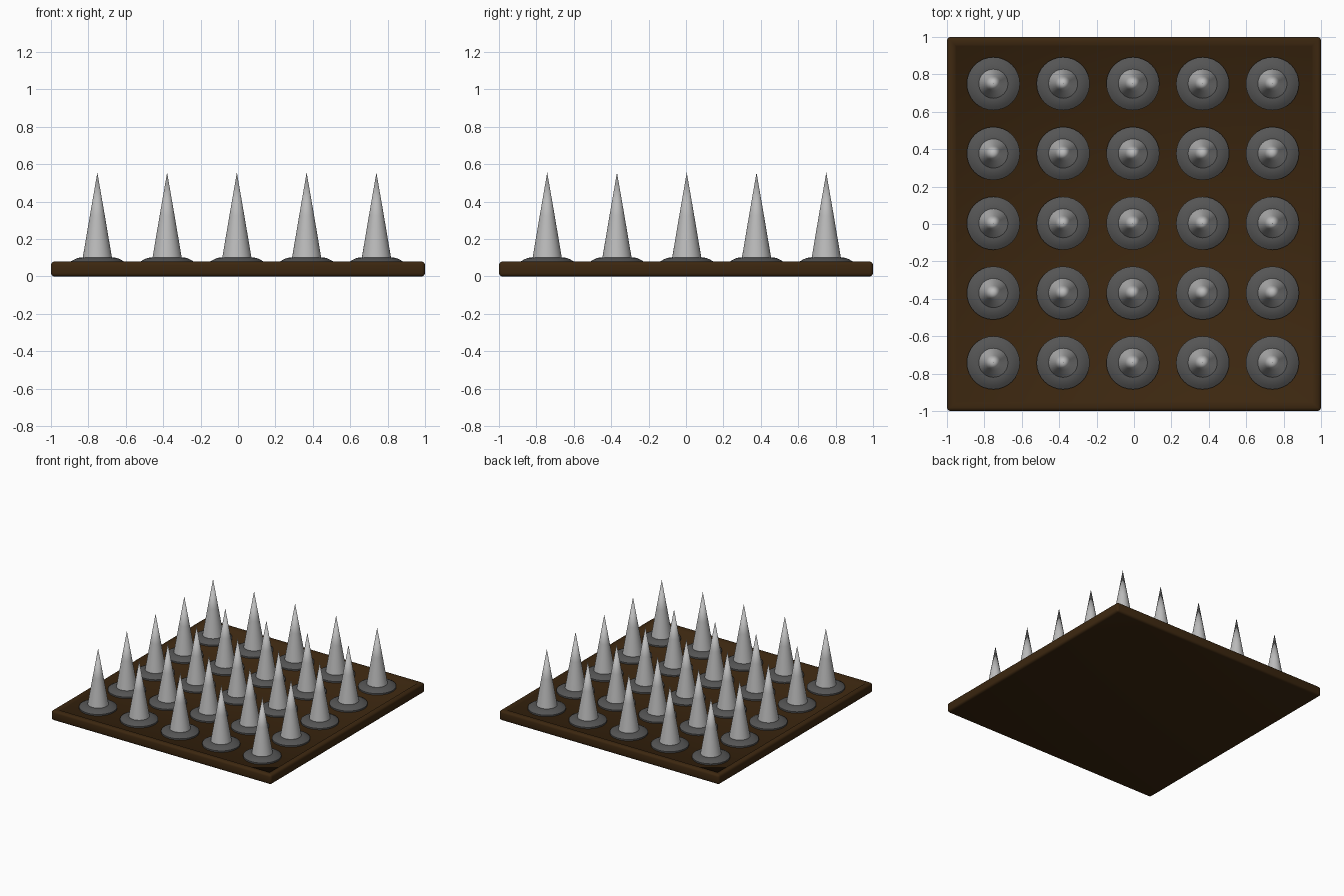
import bpy, bmesh, math

if "Cube" in bpy.data.objects:
    bpy.data.objects.remove(bpy.data.objects["Cube"])

def material(name, rgb):
    m = bpy.data.materials.new(name)
    m.diffuse_color = (*rgb, 1)
    m.use_nodes = True
    m.node_tree.nodes["Principled BSDF"].inputs["Base Color"].default_value = m.diffuse_color
    return m

WOOD = material("dark_wood", (0.045, 0.02, 0.005))
IRON = material("dark_iron", (0.09, 0.09, 0.09))
STEEL = material("steel", (0.5, 0.5, 0.5))

def finish(name, bm, mat, angle):
    bmesh.ops.recalc_face_normals(bm, faces=bm.faces)
    me = bpy.data.meshes.new(name)
    bm.to_mesh(me)
    bm.free()
    me.materials.append(mat)
    ob = bpy.data.objects.new(name, me)
    bpy.context.collection.objects.link(ob)
    bpy.ops.object.select_all(action='DESELECT')
    ob.select_set(True)
    bpy.context.view_layer.objects.active = ob
    bpy.ops.object.shade_smooth_by_angle(angle=math.radians(angle))
    return ob

def lathe(name, profile, mat, sides=32):
    bm = bmesh.new()
    vs = [bm.verts.new((r, 0, z)) for r, z in profile]
    es = [bm.edges.new(p) for p in zip(vs, vs[1:])]
    bmesh.ops.spin(bm, geom=vs + es, axis=(0, 0, 1), cent=(0, 0, 0),
                   angle=math.tau, steps=sides)
    bmesh.ops.remove_doubles(bm, verts=bm.verts, dist=1e-5)
    return finish(name, bm, mat, 40)

# board: bevelled slab with a shallow recessed panel inside a raised rim
bm = bmesh.new()
bmesh.ops.create_cube(bm, size=1)
for v in bm.verts:
    v.co = (v.co.x * 2, v.co.y * 2, (v.co.z + 0.5) * 0.08)
bmesh.ops.bevel(bm, geom=bm.edges[:], offset=0.018, segments=3, profile=0.5, affect='EDGES')
top = max(bm.faces, key=lambda f: f.calc_center_median().z + f.calc_area())
bm.normal_update()
top = max((f for f in bm.faces if f.normal.z > 0.99), key=lambda f: f.calc_area())
bmesh.ops.inset_region(bm, faces=[top], thickness=0.03)
bmesh.ops.inset_region(bm, faces=[top], thickness=0.015, depth=-0.012)
finish("board", bm, WOOD, 50)

# spike and its domed collar, repeated on a 5 x 5 grid
collar = lathe("collar", [(0, 0.06), (0.142, 0.06), (0.142, 0.08), (0.125, 0.09),
                          (0.105, 0.099), (0.085, 0.102), (0, 0.102)], IRON)
spike = lathe("spike", [(0, 0.095), (0.079, 0.095), (0.04, 0.325), (0, 0.556)], STEEL)
for i in range(5):
    for j in range(5):
        for src in (collar, spike):
            ob = src if i == j == 0 else src.copy()
            if ob is not src:
                ob.name = f"{src.name}_{i}_{j}"
                bpy.context.collection.objects.link(ob)
            ob.location = (-0.006 + (i - 2) * 0.373, 0.004 + (j - 2) * 0.373, 0)
